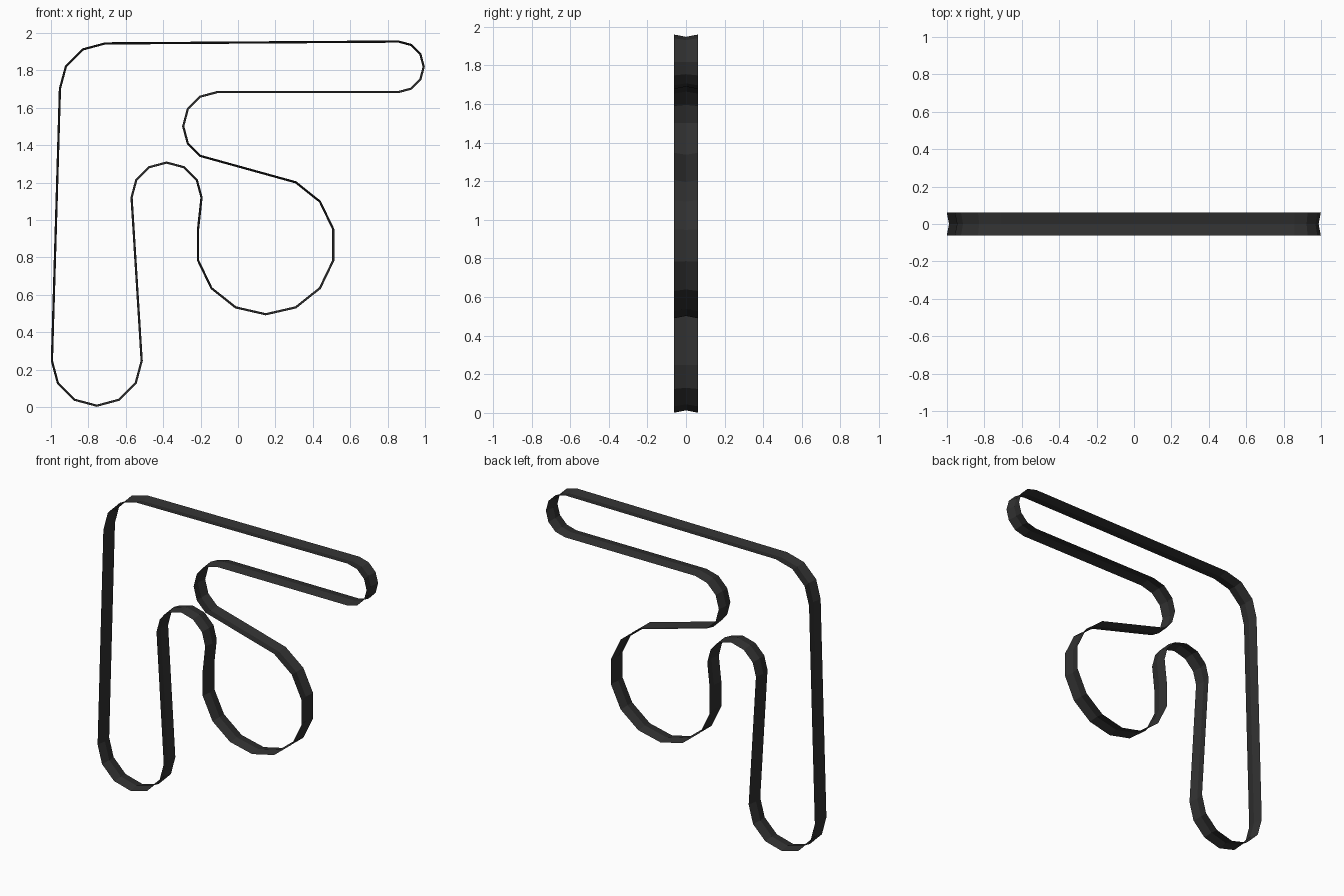
import bpy
from math import cos, sin, radians

if "Cube" in bpy.data.objects:
    bpy.data.objects.remove(bpy.data.objects["Cube"])

# Pulleys the belt wraps, in order: centre x, centre z, radius, start angle, end angle, segments
STEP = 360 / 14
pulleys = [
    (-0.755, 0.247, 0.240, 180, 360, 6),               # bottom left
    (-0.382, 1.120, 0.187, 180, 0, 6),                 # small idler, belt back side
    (0.148, 0.867, 0.371, 6.5 * STEP, 16.5 * STEP, 10),  # large wheel
    (-0.110, 1.501, 0.183, 240, 90, 5),                # upper idler, belt back side
    (0.858, 1.819, 0.135, 270, 450, 6),                # top right
    (-0.710, 1.702, 0.242, 90, 180, 3),                # top left
]
HALF_WIDTH = 0.0615
# Cross-section: (y, outward offset), a shallow V groove around the outside
section = [(-HALF_WIDTH, 0.006), (0, -0.006), (HALF_WIDTH, 0.006)]

# Sweep the section around every pulley arc
verts = []
for cx, cz, r, a0, a1, n in pulleys:
    side = 1 if a1 > a0 else -1
    for i in range(n + 1):
        a = radians(a0 + (a1 - a0) * i / n)
        for y, off in section:
            rr = r + side * off
            verts.append((cx + rr * cos(a), y, cz + rr * sin(a)))

# Join neighbouring sections into a closed ribbon
k = len(section)
total = len(verts) // k
faces = []
for i in range(total):
    j = (i + 1) % total
    for s in range(k - 1):
        faces.append((i * k + s, j * k + s, j * k + s + 1, i * k + s + 1))

mesh = bpy.data.meshes.new("drive_belt")
mesh.from_pydata(verts, [], faces)
mesh.update()
belt = bpy.data.objects.new("drive_belt", mesh)
bpy.context.collection.objects.link(belt)

# Dark rubber
rubber = bpy.data.materials.new("dark_rubber")
rubber.diffuse_color = (0.03, 0.03, 0.03, 1)
rubber.use_nodes = True
rubber.node_tree.nodes["Principled BSDF"].inputs["Base Color"].default_value = rubber.diffuse_color
mesh.materials.append(rubber)
